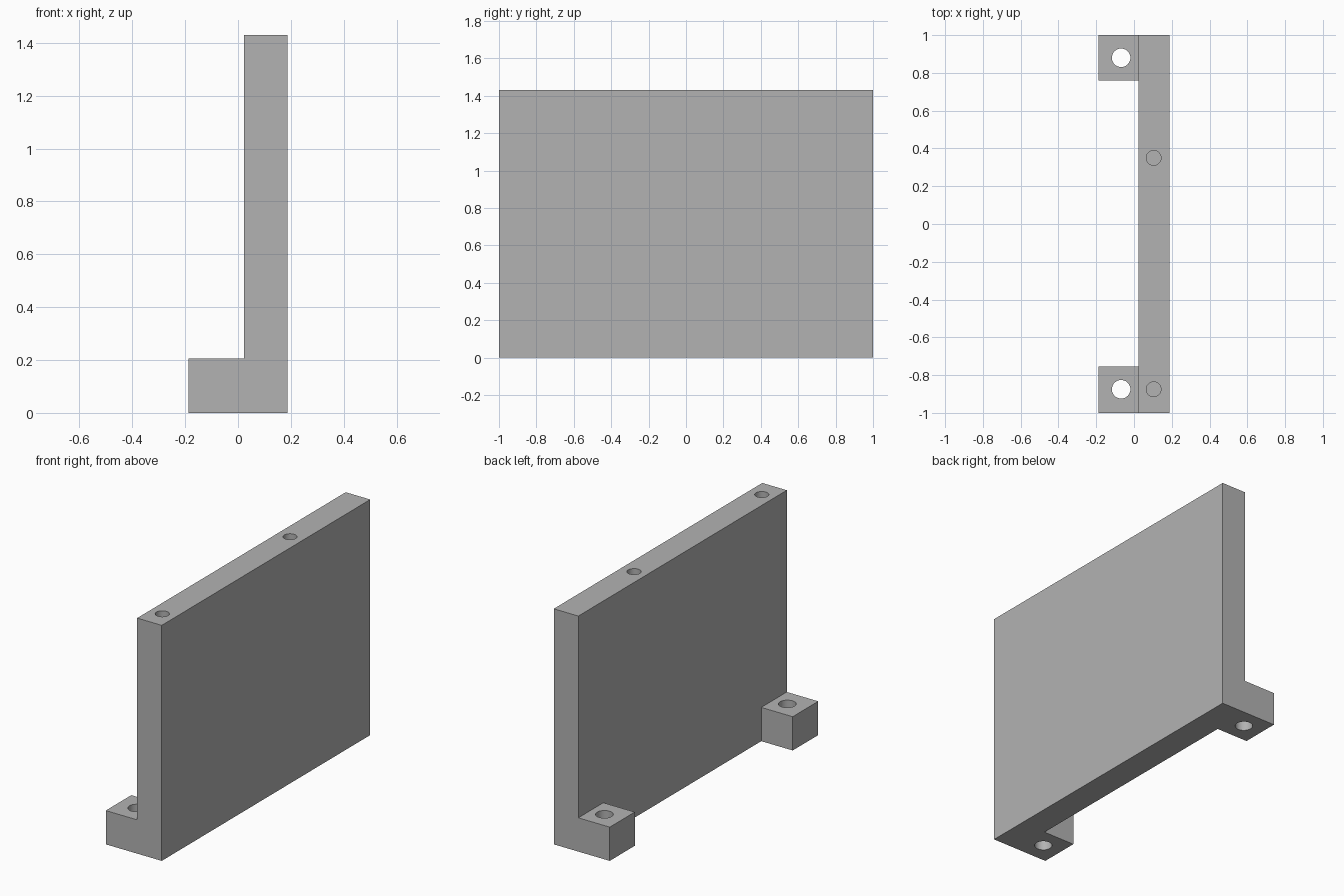
import bpy, bmesh, math

if "Cube" in bpy.data.objects:
    bpy.data.objects.remove(bpy.data.objects["Cube"], do_unlink=True)

gray = bpy.data.materials.new("plain_gray")
gray.use_nodes = True
tone = (0.45, 0.45, 0.45, 1)
gray.diffuse_color = tone
gray.node_tree.nodes["Principled BSDF"].inputs["Base Color"].default_value = tone

LEFT, FACE, RIGHT = -0.188, 0.023, 0.188   # foot tip, inner panel face, outer panel face
FOOT_TOP, TOP = 0.205, 1.43


def cut(target, cutter):
    """Subtract a hidden cutter object from the target."""
    cutter.hide_render = True
    cutter.hide_set(True)
    cutter.data.materials.append(gray)
    mod = target.modifiers.new(cutter.name, 'BOOLEAN')
    mod.operation = 'DIFFERENCE'
    mod.solver = 'EXACT'
    mod.object = cutter
    bpy.context.view_layer.objects.active = target
    bpy.ops.object.modifier_apply(modifier=mod.name)
    bpy.data.objects.remove(cutter, do_unlink=True)


def drill(target, x, y, radius, z0, z1):
    bpy.ops.mesh.primitive_cylinder_add(vertices=48, radius=radius, depth=z1 - z0,
                                        location=(x, y, (z0 + z1) / 2))
    bpy.context.object.name = "drill"
    cut(target, bpy.context.object)


# L-shaped bracket: side profile swept along the full length
profile = [(LEFT, 0), (RIGHT, 0), (RIGHT, TOP), (FACE, TOP), (FACE, FOOT_TOP), (LEFT, FOOT_TOP)]
bm = bmesh.new()
face = bm.faces.new([bm.verts.new((x, -1, z)) for x, z in profile])
swept = bmesh.ops.extrude_face_region(bm, geom=[face])["geom"]
bmesh.ops.translate(bm, vec=(0, 2, 0), verts=[v for v in swept if isinstance(v, bmesh.types.BMVert)])
bmesh.ops.recalc_face_normals(bm, faces=bm.faces)
mesh = bpy.data.meshes.new("mounting_panel")
bm.to_mesh(mesh)
bm.free()
panel = bpy.data.objects.new("mounting_panel", mesh)
bpy.context.collection.objects.link(panel)
mesh.materials.append(gray)

# Remove the middle of the ledge, leaving a foot at each end
y0, y1 = -0.755, 0.76
bpy.ops.mesh.primitive_cube_add(size=1, location=(FACE - 0.25, (y0 + y1) / 2, 0.1))
gap = bpy.context.object
gap.name = "gap"
gap.scale = (0.5, y1 - y0, 0.5)
cut(panel, gap)

# Through holes in the feet, blind holes in the top edge
for y in (-0.875, 0.88):
    drill(panel, -0.068, y, 0.049, -0.1, FOOT_TOP + 0.1)
for y in (-0.875, 0.35):
    drill(panel, 0.104, y, 0.039, TOP - 0.3, TOP + 0.1)

# Smooth hole walls, crisp block edges
bpy.ops.object.select_all(action='DESELECT')
panel.select_set(True)
bpy.context.view_layer.objects.active = panel
bpy.ops.object.shade_smooth_by_angle(angle=math.radians(30))
